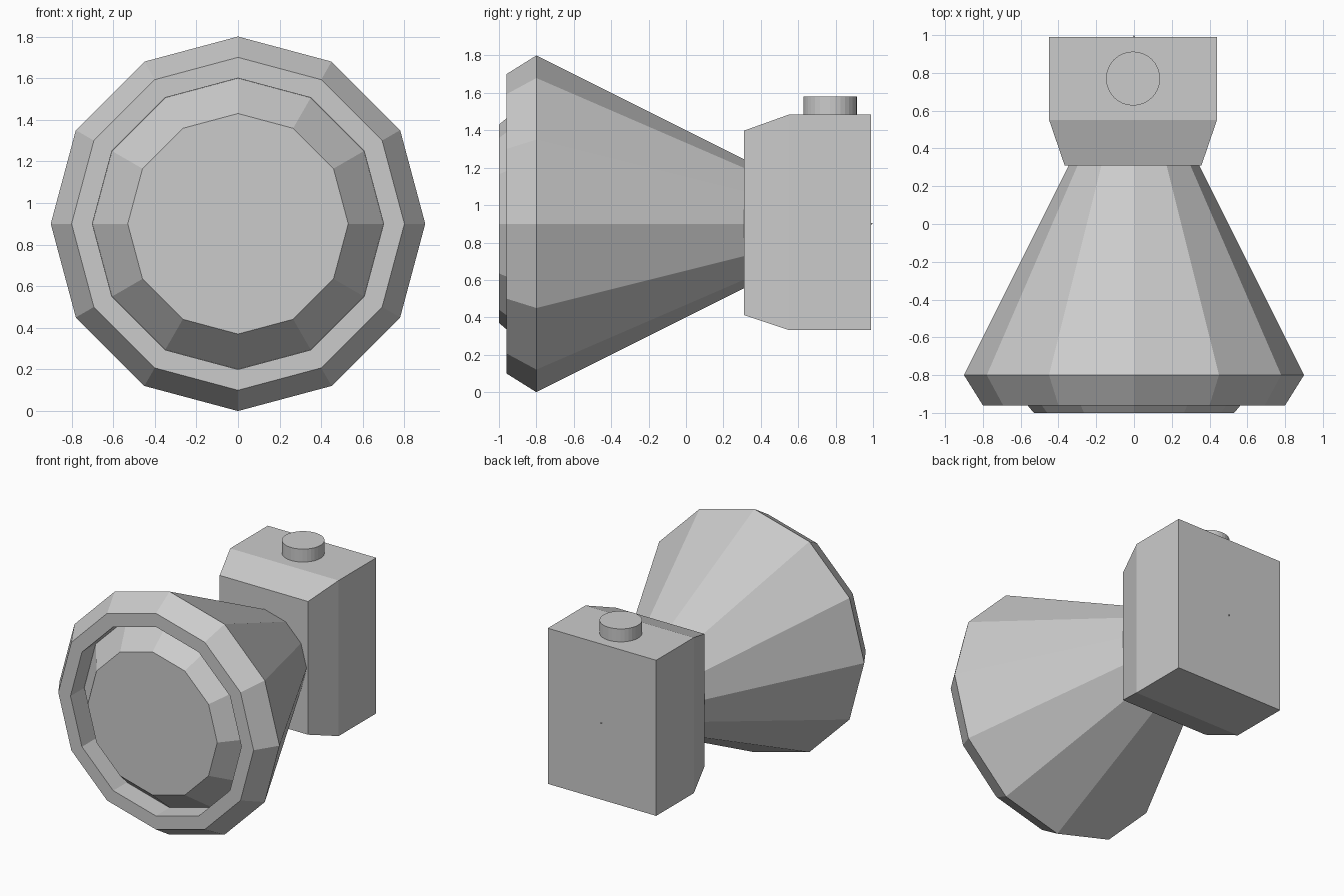
import bpy
import bmesh
from math import sin, cos, tau

cube = bpy.data.objects.get("Cube")
if cube:
    bpy.data.objects.remove(cube, do_unlink=True)

# One plain grey for the whole model
grey = bpy.data.materials.new("light_grey")
grey.use_nodes = True
grey.diffuse_color = (0.6, 0.6, 0.6, 1)
grey.node_tree.nodes["Principled BSDF"].inputs["Base Color"].default_value = (0.6, 0.6, 0.6, 1)

AXIS_Z = 0.9     # height of the lamp axis
BODY_X = -0.005  # the battery box sits slightly off centre


def loft(name, rings):
    """Bridge equal rings of points, cap both ends and make the object."""
    bm = bmesh.new()
    loops = [[bm.verts.new(p) for p in ring] for ring in rings]
    n = len(rings[0])
    for a, b in zip(loops, loops[1:]):
        for i in range(n):
            j = (i + 1) % n
            bm.faces.new((a[i], a[j], b[j], b[i]))
    bm.faces.new(loops[0])
    bm.faces.new(loops[-1])
    bmesh.ops.remove_doubles(bm, verts=bm.verts, dist=1e-5)
    bmesh.ops.recalc_face_normals(bm, faces=bm.faces)
    mesh = bpy.data.meshes.new(name)
    bm.to_mesh(mesh)
    bm.free()
    mesh.materials.append(grey)
    obj = bpy.data.objects.new(name, mesh)
    bpy.context.collection.objects.link(obj)
    return obj


def lamp_ring(y, r, sides=12):
    return [(r * sin(tau * i / sides), y, AXIS_Z + r * cos(tau * i / sides))
            for i in range(sides)]


def box_ring(y, half_x, low, high):
    return [(BODY_X + sx * half_x, y, z)
            for sx, z in ((-1, low), (1, low), (1, high), (-1, high))]


def button_ring(z, r=0.143, sides=32):
    return [(BODY_X + r * cos(tau * i / sides), 0.77 + r * sin(tau * i / sides), z)
            for i in range(sides)]


# Lamp housing: long cone tapering to a point, bevelled rim, recessed front
loft("lamp_housing", [lamp_ring(y, r) for y, r in
                      ((1, 1e-6), (-0.8, 0.9), (-0.96, 0.8), (-0.96, 0.7), (-0.8, 0.7))])

# Raised lens inside the rim
loft("lens", [lamp_ring(-0.8 + 0.001, 0.7), lamp_ring(-1, 0.53)])

# Battery box with a chamfered front
loft("battery_box", [box_ring(0.31, 0.362, 0.412, 1.398),
                     box_ring(0.55, 0.444, 0.332, 1.484),
                     box_ring(0.99, 0.444, 0.332, 1.484)])

# Round switch on top
loft("switch_button", [button_ring(1.46), button_ring(1.58)])
